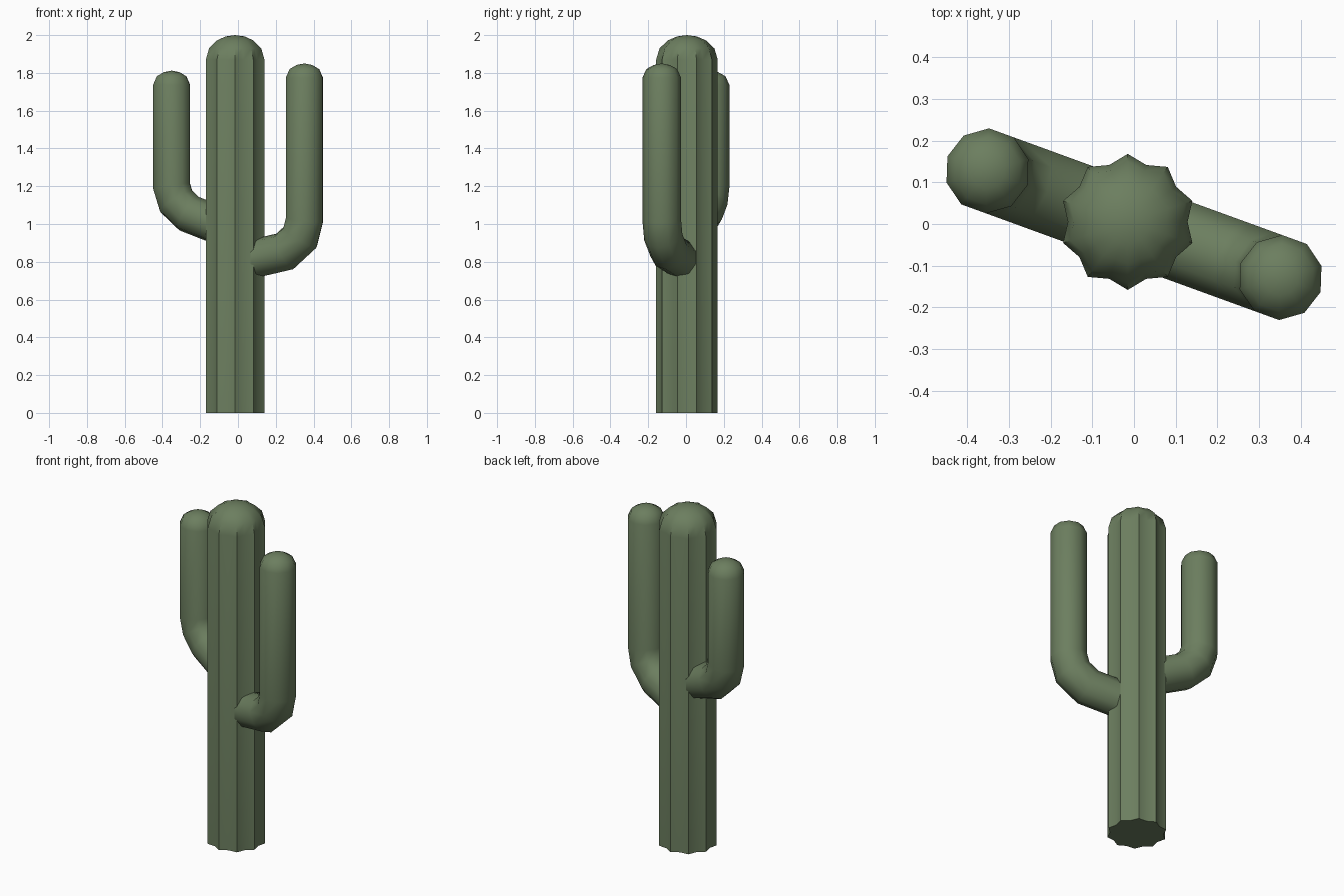
import bpy, bmesh, math
from mathutils import Vector

cube = bpy.data.objects.get("Cube")
if cube:
    bpy.data.objects.remove(cube, do_unlink=True)

green = bpy.data.materials.new("cactus_green")
green.use_nodes = True
colour = (0.15, 0.21, 0.115, 1)
green.diffuse_color = colour
shader = green.node_tree.nodes["Principled BSDF"]
shader.inputs["Base Color"].default_value = colour
shader.inputs["Roughness"].default_value = 0.9

AXIS = Vector((-0.015, 0.005, 0))


def skin(name, rings, tip):
    """Join rings of points into a tube with a flat start and a pointed end."""
    bm = bmesh.new()
    loops = [[bm.verts.new(p) for p in ring] for ring in rings]
    n = len(loops[0])
    for a, b in zip(loops, loops[1:]):
        for i in range(n):
            j = (i + 1) % n
            bm.faces.new((a[i], a[j], b[j], b[i]))
    bm.faces.new(loops[0])
    top = bm.verts.new(tip)
    for i in range(n):
        bm.faces.new((loops[-1][i], loops[-1][(i + 1) % n], top))
    bmesh.ops.recalc_face_normals(bm, faces=bm.faces)
    mesh = bpy.data.meshes.new(name)
    bm.to_mesh(mesh)
    bm.free()
    mesh.materials.append(green)
    obj = bpy.data.objects.new(name, mesh)
    bpy.context.collection.objects.link(obj)
    bpy.ops.object.select_all(action="DESELECT")
    obj.select_set(True)
    bpy.context.view_layer.objects.active = obj
    bpy.ops.object.shade_smooth_by_angle(angle=math.radians(42))
    return obj


# Ribbed trunk: ten ridges, with the ribs fading out over the dome
def star(z, scale, valley):
    ring = []
    for i in range(20):
        a = math.pi / 2 + i * math.pi / 10
        r = 0.163 * scale * (valley if i % 2 else 1)
        ring.append(AXIS + Vector((r * math.cos(a), r * math.sin(a), z)))
    return ring


trunk_profile = [(0, 1, 0.88), (1.87, 1, 0.88), (1.93, 0.89, 0.89),
                 (1.972, 0.62, 0.92), (1.993, 0.32, 0.96)]
skin("trunk", [star(*p) for p in trunk_profile], AXIS + Vector((0, 0, 2)))


# Arms: ten-sided tubes swept along a bent path, closed with a round cap
def arm(name, heading, path, top, radius=0.102, sides=10):
    out = Vector((math.cos(heading), math.sin(heading), 0))
    side = Vector((-out.y, out.x, 0))
    up = Vector((0, 0, 1))
    reach = path[-1][0]
    cap = [(0.075, 1), (0.03, 0.8), (0.008, 0.42)]
    stations = [(u, z, 1) for u, z in path]
    stations += [(reach, top - drop, s) for drop, s in cap]
    points = [AXIS + out * u + up * z for u, z, s in stations]
    rings = []
    for k, p in enumerate(points):
        before = (p - points[k - 1]).normalized() if k else None
        after = (points[k + 1] - p).normalized() if k + 1 < len(points) else None
        before, after = before or after, after or before
        along = (before + after).normalized()
        across = side.cross(along)
        stretch = 1 / along.dot(after)
        size = radius * stations[k][2]
        rings.append([p + size * (across * stretch * math.cos(a) + side * math.sin(a))
                      for a in (math.tau * i / sides for i in range(sides))])
    skin(name, rings, AXIS + out * reach + up * top)


arm("left_arm", math.radians(-20),
    [(0.03, 0.80), (0.28, 0.855), (0.366, 0.93), (0.39, 1.02)], 1.85)
arm("right_arm", math.radians(160),
    [(0.03, 0.97), (0.26, 1.055), (0.332, 1.12), (0.358, 1.2)], 1.812)
